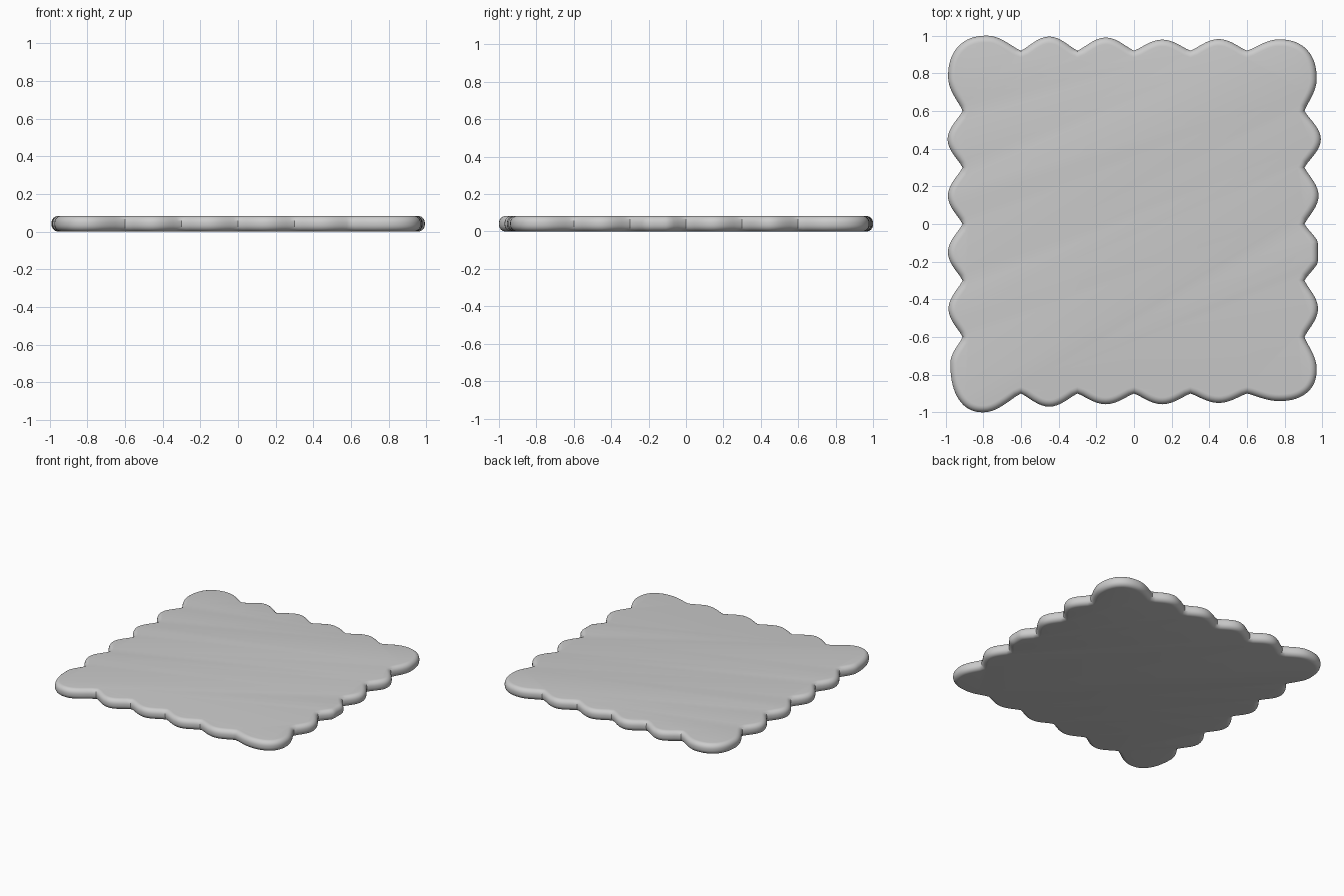
import bpy, bmesh, math
from mathutils import Vector

if "Cube" in bpy.data.objects:
    bpy.data.objects.remove(bpy.data.objects["Cube"])

EDGES = [-0.6, -0.3, 0.0, 0.3, 0.6]   # notch positions along each side


def swell(t):
    return math.sin(math.pi * t) ** 1.2


def side(notch, peaks, n=14):
    """Four scallops along one side: list of (along, out)."""
    pts = []
    for a, p in zip(EDGES, peaks):
        pts += [(a + 0.3 * i / n, notch + (p - notch) * swell(i / n)) for i in range(n)]
    return pts


def corner(a, pa, pb, b, power=2.3, n=8):
    """Round corner lobe: notch a, rises to peak pa, turns to peak pb, falls to notch b."""
    a, pa, pb, b = map(Vector, (a, pa, pb, b))
    horizontal = abs(pa.x - a.x) > abs(pa.y - a.y)

    def rise(s, e, t, horiz):
        f = math.sin(math.pi / 2 * t) ** 1.2
        u, v = (t, f) if horiz else (f, t)
        return Vector((s.x + (e.x - s.x) * u, s.y + (e.y - s.y) * v))

    pts = [rise(a, pa, i / n, horizontal) for i in range(n)]
    for i in range(2 * n):
        th = math.pi / 2 * i / (2 * n)
        s, c = math.sin(th) ** (2 / power), 1 - math.cos(th) ** (2 / power)
        u, v = (s, c) if horizontal else (c, s)
        pts.append(Vector((pa.x + (pb.x - pa.x) * u, pa.y + (pb.y - pa.y) * v)))
    pts += [rise(b, pb, 1 - i / n, not horizontal) for i in range(n)]
    return [tuple(p) for p in pts]


# Outline, counter-clockwise from the front left notch
outline = [(x, -d) for x, d in side(0.90, [0.97, 0.957, 0.957, 0.95])]
outline += corner((0.6, -0.9), (0.77, -0.94), (0.97, -0.77), (0.905, -0.6))
right = [(d, y) for y, d in side(0.905, [0.977, 0.995, 0.98, 0.992])]
outline += [(min(x, 0.977), y) if -0.3 < y < 0 else (x, y) for x, y in right]
outline += corner((0.905, 0.6), (0.97, 0.77), (0.77, 0.98), (0.6, 0.92))
outline += [(-x, d) for x, d in side(0.92, [0.982, 0.979, 0.99, 0.995])]
outline += corner((-0.6, 0.92), (-0.78, 1.0), (-0.987, 0.78), (-0.91, 0.6))
outline += [(-d, -y) for y, d in side(0.91, [0.99, 0.988, 0.988, 0.985])]
outline += corner((-0.91, -0.6), (-0.975, -0.74), (-0.8, -1.0), (-0.6, -0.9))
outline = [Vector(p) for p in outline]

# Slab with rounded rim, lofted from inset outlines
N = len(outline)
normals = []
for i in range(N):
    d = outline[(i + 1) % N] - outline[i - 1]
    normals.append(Vector((d.y, -d.x)).normalized())
H, R, STEPS = 0.083, 0.036, 6
profile = []
for k in range(STEPS + 1):
    t = math.pi / 2 * k / STEPS
    profile.append((R * (1 - math.sin(t)), R * (1 - math.cos(t))))
profile += [(o, H - z) for o, z in reversed(profile)]

bm = bmesh.new()
rings = []
for inset, z in profile:
    rings.append([bm.verts.new((*(p - q * inset), z)) for p, q in zip(outline, normals)])
for lo, hi in zip(rings, rings[1:]):
    for i in range(N):
        j = (i + 1) % N
        bm.faces.new((lo[i], lo[j], hi[j], hi[i]))
bm.faces.new(rings[-1])
bm.faces.new(rings[0][::-1])

mesh = bpy.data.meshes.new("scalloped_slab")
bm.to_mesh(mesh)
bm.free()
slab = bpy.data.objects.new("scalloped_slab", mesh)
bpy.context.collection.objects.link(slab)
bpy.context.view_layer.objects.active = slab
slab.select_set(True)
bpy.ops.object.shade_smooth_by_angle(angle=math.radians(40))
